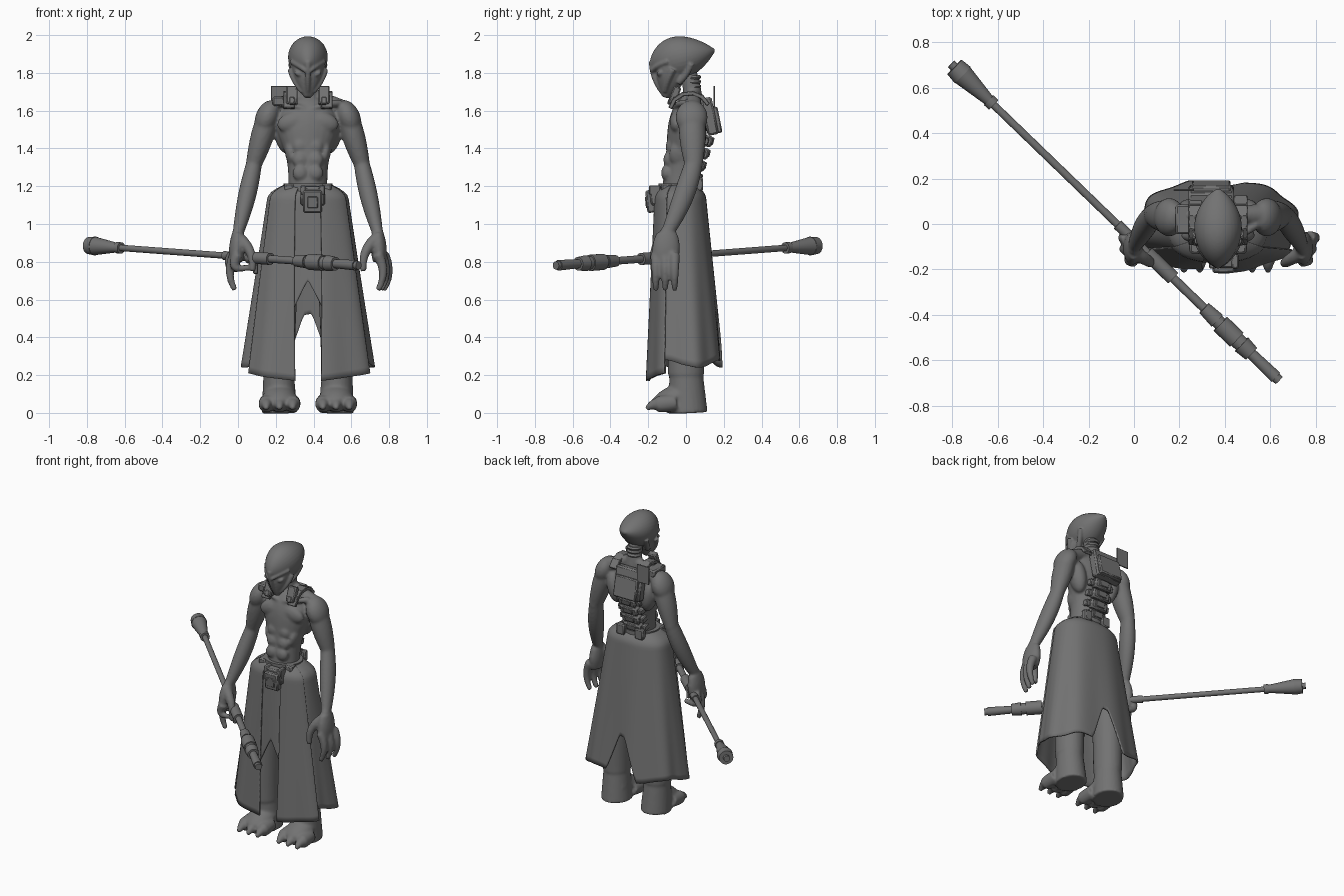
import bpy, bmesh, math
from mathutils import Vector, Matrix

if "Cube" in bpy.data.objects:
    bpy.data.objects.remove(bpy.data.objects["Cube"])

grey = bpy.data.materials.new("plain grey")
grey.use_nodes = True
grey.diffuse_color = (.17, .17, .17, 1)
grey.node_tree.nodes["Principled BSDF"].inputs["Base Color"].default_value = grey.diffuse_color
FIGURE_X = .37  # the figure stands beside the middle, the staff reaches across
SIDES = {"left": 1, "right": -1}


def finish(name, bm, offset_x=FIGURE_X, angle=40):
    bmesh.ops.recalc_face_normals(bm, faces=bm.faces)
    mesh = bpy.data.meshes.new(name)
    bm.to_mesh(mesh)
    bm.free()
    ob = bpy.data.objects.new(name, mesh)
    bpy.context.collection.objects.link(ob)
    ob.location.x = offset_x
    mesh.materials.append(grey)
    for other in bpy.context.selected_objects:
        other.select_set(False)
    bpy.context.view_layer.objects.active = ob
    ob.select_set(True)
    bpy.ops.object.shade_smooth_by_angle(angle=math.radians(angle))
    return ob


def fuse(ob, voxel, rounds):
    remesh = ob.modifiers.new("fuse", 'REMESH')
    remesh.mode, remesh.voxel_size, remesh.use_smooth_shade = 'VOXEL', voxel, True
    ob.modifiers.new("soften", 'SMOOTH').iterations = rounds


def mix(a, b, t):
    return a + (b - a) * t


def skin(bm, rings, segments=24):
    """Join elliptical rings, each a centre, a width radius and a depth radius."""
    loops = []
    for i, (centre, width, depth) in enumerate(rings):
        along = rings[min(i + 1, len(rings) - 1)][0] - rings[max(i - 1, 0)][0]
        along.normalize()
        across = Vector((1, 0, 0))
        across = (across - along * across.dot(along)).normalized()
        other = along.cross(across)
        turns = [math.tau * k / segments for k in range(segments)]
        loops.append([bm.verts.new(centre + across * width * math.cos(a) + other * depth * math.sin(a))
                      for a in turns])
    for low, high in zip(loops, loops[1:]):
        for k in range(segments):
            n = (k + 1) % segments
            bm.faces.new((low[k], low[n], high[n], high[k]))
    bm.faces.new(loops[0][::-1])
    bm.faces.new(loops[-1])


def tube(bm, points, start, end, swell=0, depth=1, side=1, steps=16):
    """Bezier limb through the guide points, with radius blended from start to end."""
    rings = []
    for i in range(steps + 1):
        t = i / steps
        guides = [Vector((p[0] * side, p[1], p[2])) for p in points]
        while len(guides) > 1:
            guides = [a.lerp(b, t) for a, b in zip(guides, guides[1:])]
        radius = mix(start, end, t) + swell * math.sin(math.pi * t)
        rings.append((guides[0], radius, radius * depth))
    skin(bm, rings)


def blob(bm, place, size, side=1, lean=0):
    place = Vector((place[0] * side, place[1], place[2]))
    matrix = (Matrix.Translation(place) @ Matrix.Rotation(lean * side, 4, 'Y')
              @ Matrix.Diagonal((*size, 1)))
    bmesh.ops.create_uvsphere(bm, u_segments=20, v_segments=12, radius=1, matrix=matrix)


def box(bm, place, size, tilt=0):
    matrix = Matrix.Translation(place) @ Matrix.Rotation(tilt, 4, 'X') @ Matrix.Diagonal((*size, 1))
    verts = bmesh.ops.create_cube(bm, size=1, matrix=matrix)["verts"]
    edges = list({e for v in verts for e in v.link_edges})
    bmesh.ops.bevel(bm, geom=edges, offset=min(size) / 6, segments=1, affect='EDGES')


# Torso: narrow waist, broad chest, rounded off at the shoulders
bm = bmesh.new()
rings = []
for i in range(31):
    t = i / 30
    rounding = math.sqrt(1.05 - t ** 8)
    chest = math.exp(-((t - .76) * 4) ** 2)
    centre = Vector((0, mix(-.045, .03, t), mix(1.1, 1.68, t)))
    rings.append((centre, (.1 + .07 * chest) * rounding, (.09 + .015 * chest) * rounding))
skin(bm, rings)
tube(bm, [(0, .04, 1.6), (0, .04, 1.7), (0, .01, 1.82)], .055, .042)

# Muscles, arms and legs on both sides
shoulder, elbow, wrist, knuckles = (.21, .03, 1.57), (.285, .04, 1.32), (.37, -.1, .95), (.38, -.11, .8)
for name, s in SIDES.items():
    blob(bm, (.075, -.05, 1.54), (.09, .037, .055), s, .25)
    blob(bm, (.13, .05, 1.48), (.05, .06, .11), s, .2)
    blob(bm, (.09, -.03, 1.37), (.03, .06, .07), s, .2)
    for row in range(3):
        blob(bm, (.04, -.08 - row * .012, 1.41 - row * .07), (.042, .028, .042), s)
    tube(bm, [(.02, .04, 1.69), (.1, .04, 1.65), (.2, .04, 1.6)], .03, .05, side=s)
    tube(bm, [(.02, -.06, 1.61), (.1, -.06, 1.64), (.17, 0, 1.64)], .012, .02, side=s)
    blob(bm, (.215, .03, 1.565), (.062, .085, .095), s, -.4)
    tube(bm, [shoulder, elbow], .06, .043, .008, 1.15, s)
    blob(bm, elbow, (.043, .05, .05), s)
    tube(bm, [elbow, (.32, 0, 1.15), wrist], .042, .029, .012, 1.15, s)
    blob(bm, wrist, (.03, .04, .04), s)
    tube(bm, [wrist, knuckles], .032, .036, .008, 1.75, s)

    # Thumb and fingers, curled around the staff on the right
    tube(bm, [(.36, -.13, .92), (.28, -.18, .86), (.295, -.17, .75)], .032, .017, side=s)
    for finger in range(3):
        y, x = mix(-.16, -.06, finger / 2), mix(.37, .4, finger / 2)
        straight = name == "left" or finger == 1
        tip = (x, y, .65) if straight else (.32, y, .77)
        tube(bm, [(x, y, .84), (x + .055, y, .74), tip], .029, .015, side=s)

    # Leg, foot and three clawed toes
    tube(bm, [(.1, 0, 1.1), (.16, 0, .6), (.155, 0, .2)], .08, .085, .005, 1.12, s)
    tube(bm, [(.155, 0, .22), (.15, .01, 0)], .08, .095, 0, 1.1, s)
    tube(bm, [(.15, .05, .1), (.15, -.08, .1), (.15, -.14, .04)], .08, .07, .01, .7, s)
    for toe in (-1, 0, 1):
        x = .15 + toe * .07
        tube(bm, [(x, -.05, .055), (x, -.15, .045)], .038, .04, .002, 1.1, s)
        tube(bm, [(x, -.14, .045), (x, -.18, .05), (x, -.21, .02)], .04, .012, side=s)
fuse(finish("body", bm), .0085, 5)

# Head: swept skull on a tapered face
bm = bmesh.new()
rings = []
for i in range(33):
    t = i / 32
    arch = max(.03, math.sin(math.pi * t))
    crown = max(.03, math.sin(math.pi * t ** .8))
    centre = Vector((0, mix(-.19, .152, t), mix(1.845, 1.92, t)))
    rings.append((centre, .105 * arch ** .6, .116 * crown ** .75))
skin(bm, rings, 32)
tube(bm, [(0, -.07, 1.87), (0, -.08, 1.76), (0, -.11, 1.67)], .09, .018, .02)

# Beak ridge, brows, eyes, cheeks and jaw hinges
tube(bm, [(0, -.18, 1.86), (0, -.18, 1.76), (0, -.115, 1.68)], .017, .01)
for s in SIDES.values():
    tube(bm, [(.008, -.18, 1.81), (.05, -.16, 1.84), (.085, -.095, 1.86)], .013, .014, side=s)
    blob(bm, (.05, -.135, 1.795), (.025, .02, .014), s, -.5)
    tube(bm, [(.09, -.07, 1.82), (.08, -.1, 1.76), (.03, -.11, 1.7)], .018, .012, side=s)
    tube(bm, [(.09, .03, 1.85), (.07, 0, 1.78), (.05, -.04, 1.75)], .016, .018, side=s)
fuse(finish("head", bm), .006, 3)

# Neck ribs
bm = bmesh.new()
for rib in range(4):
    z = 1.7 + rib * .025
    tube(bm, [(0, .035, z - .01), (0, .033, z + .01)], .04, .04, .007, steps=4)
finish("neck_ribs", bm)


def skirt_point(angle, z, offset, sway):
    """Point on the flared skirt; the angle runs from the front."""
    drop = 1.205 - z
    dome = 1 - .4 * max(0, 1 - drop / .07) ** 2
    fold = 1 + .03 * sway * math.sin(angle * 8)
    x, y = math.sin(angle), math.cos(angle)
    x = math.copysign(abs(x) ** .88, x) * ((.2 + .15 * drop) * dome * fold + offset)
    y = math.copysign(abs(y) ** .8, y) * ((.125 + .07 * drop) * dome * fold + offset)
    return x, .03 * drop - .03 - y, z


def panel(name, top, bottom, offset, hem, columns, rows=36):
    bm = bmesh.new()
    grid = []
    for j in range(rows + 1):
        u = (j / rows) ** 1.3
        first, last = mix(top[0], bottom[0], u), mix(top[1], bottom[1], u)
        line = []
        for i in range(columns + 1):
            s = i / columns
            angle = mix(first, last, s)
            line.append(bm.verts.new(skirt_point(angle, mix(1.205, hem(s, angle), u), offset, u)))
        grid.append(line)
    for above, below in zip(grid, grid[1:]):
        for i in range(columns):
            bm.faces.new((above[i], above[i + 1], below[i + 1], below[i]))
    cloth = finish(name, bm, angle=60).modifiers.new("cloth", 'SOLIDIFY')
    cloth.thickness, cloth.offset = .01, 0


def slit_hem(s, angle):
    opening = 1 - abs(angle - math.pi) / .3
    return .26 + .02 * math.cos(angle * 4 + 2) + .27 * min(1, max(0, opening * 1.2))


# Skirt: slit back, notched middle strip and two front panels
panel("skirt_back", (.95, math.tau - .95), (1, math.tau - 1), 0, slit_hem, 110)
panel("skirt_front_middle", (-.5, .5), (-.3, .3), -.008, lambda s, angle: .7 - .2 * abs(2 * s - 1), 20)
for name, s in SIDES.items():
    panel("skirt_front_" + name, (s * .27, s * 1.1), (s * .15, s * 1.08), .008,
          lambda across, angle: mix(.17, .21, across), 28)

# Belt with buckle and pouches
bm = bmesh.new()
skin(bm, [(Vector((0, -.035, z)), .13, .11) for z in (1.17, 1.215)])
box(bm, (.025, -.165, 1.15), (.13, .05, .1), .1)
box(bm, (.025, -.185, 1.12), (.1, .05, .12), .1)
box(bm, (.025, -.205, 1.115), (.055, .02, .06), .1)
for s in SIDES.values():
    box(bm, (.025 + s * .05, -.165, 1.18), (.03, .06, .05))
    box(bm, (s * .1, -.1, 1.19), (.05, .06, .05))
    box(bm, (s * .07, .07, 1.21), (.06, .04, .07))
finish("belt", bm)

# Shoulder harness: plates arching from chest to back, clasps and a fin
bm = bmesh.new()
for s in SIDES.values():
    for plate in range(5):
        lean = mix(1.1, -.9, plate / 4)
        box(bm, (s * .1, .02 - .1 * math.sin(lean), 1.6 + .09 * math.cos(lean)), (.06, .065, .022), lean)
    box(bm, (s * .085, -.06, 1.68), (.06, .04, .1), -.35)
    box(bm, (s * .085, -.08, 1.65), (.03, .03, .04), -.35)
box(bm, (-.155, .02, 1.65), (.065, .13, .05))
box(bm, (-.15, .15, 1.67), (.09, .008, .12))
finish("shoulder_harness", bm)

# Back pack with the chain of spine modules below it
bm = bmesh.new()
box(bm, (-.03, .125, 1.57), (.2, .06, .2), .2)
box(bm, (-.03, .16, 1.55), (.17, .04, .14), .2)
for module in range(4):
    y, z = .11 - module * .02, 1.44 - module * .065
    box(bm, (-.01, y, z), (.13, .06, .06), -.25)
    box(bm, (-.01, y + .025, z), (.07, .025, .04), -.25)
    for s in SIDES.values():
        box(bm, (s * .075 - .01, y - .015, z), (.03, .05, .04), -.25)
finish("back_pack", bm)

# Staff: turned sections of length, first radius and last radius, tail to muzzle
tail, muzzle = Vector((-.805, .705, .887)), Vector((.645, -.695, .78))
way = (muzzle - tail).normalized()
SECTIONS = [(.02, .02, .02), (.05, .045, .05), (.16, .048, .025), (.03, .03, .03), (.76, .017, .017),
            (.18, .024, .02), (.16, .032, .032), (.19, .02, .02), (.08, .03, .036), (.02, .03, .03),
            (.1, .043, .043), (.03, .035, .035), (.06, .042, .036), (.15, .024, .028), (.02, .022, .022)]
bm = bmesh.new()
rings, reach = [], 0
for length, first, last in SECTIONS:
    rings.append((tail + way * reach, first, first))
    reach += length
    rings.append((tail + way * reach, last, last))
skin(bm, rings)
box(bm, tail + way * 1.25 - Vector((0, 0, .05)), (.025, .025, .07))
finish("staff", bm, 0, 30)
